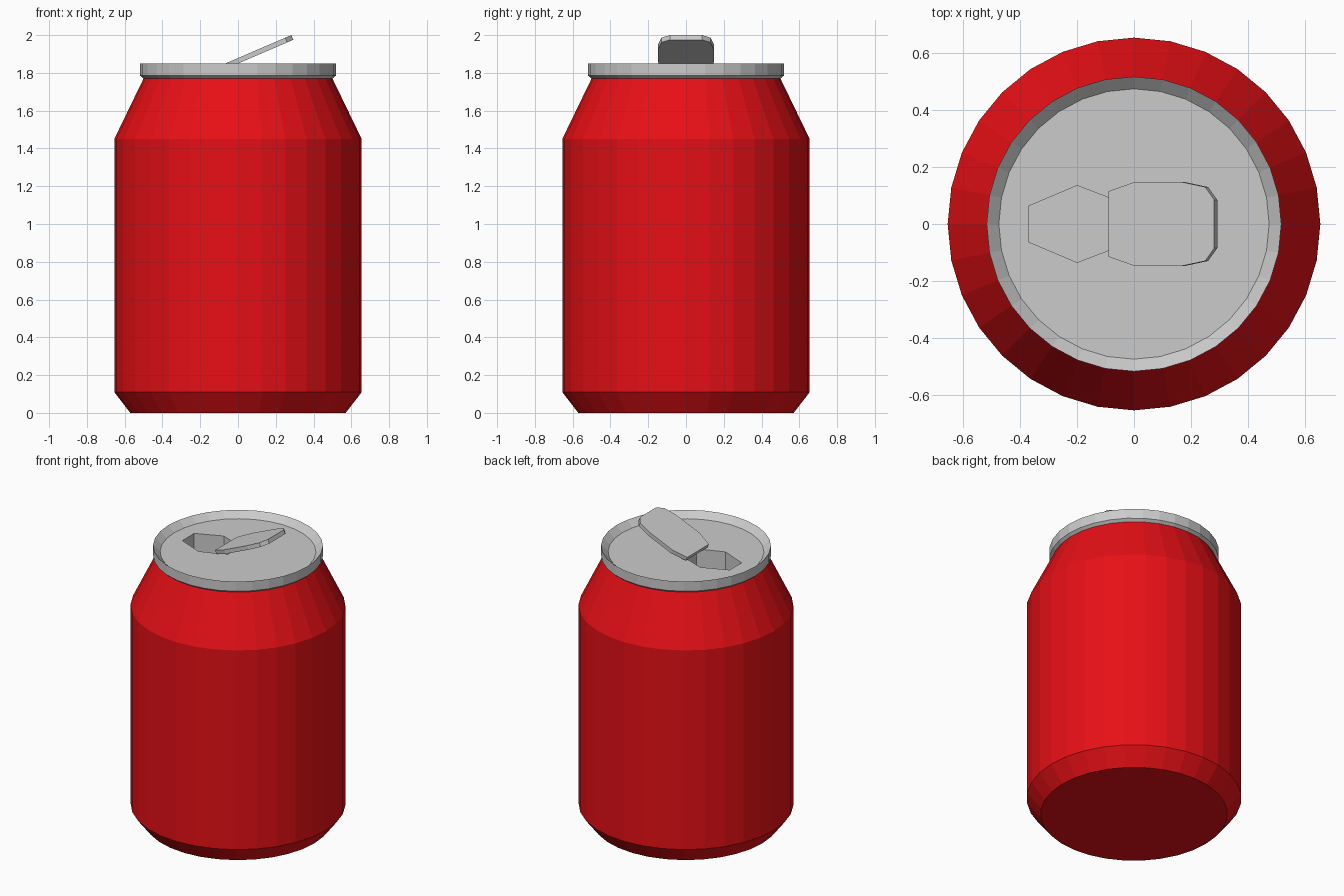
import bpy, bmesh, math
from mathutils import Vector

if "Cube" in bpy.data.objects:
    bpy.data.objects.remove(bpy.data.objects["Cube"])

SIDES = 32


def finish(name, bm, material=None):
    bmesh.ops.recalc_face_normals(bm, faces=bm.faces)
    mesh = bpy.data.meshes.new(name)
    bm.to_mesh(mesh)
    bm.free()
    obj = bpy.data.objects.new(name, mesh)
    bpy.context.collection.objects.link(obj)
    if material:
        mesh.materials.append(material)
    return obj


def lathe(bm, profile):
    """Revolve (radius, z) points around z; return the vertex rings."""
    rings = []
    for r, z in profile:
        rings.append([bm.verts.new((r * math.cos(i * math.tau / SIDES),
                                    r * math.sin(i * math.tau / SIDES), z))
                      for i in range(SIDES)])
    for a, b in zip(rings, rings[1:]):
        bridge(bm, a, b)
    return rings


def bridge(bm, a, b):
    n = len(a)
    for i in range(n):
        j = (i + 1) % n
        bm.faces.new((a[i], a[j], b[j], b[i]))


def mirrored(half):
    """Close a half outline (y > 0) by mirroring it across y = 0."""
    return half + [(x, -y) for x, y in reversed(half)]


red = bpy.data.materials.new("red_paint")
red.diffuse_color = (0.8, 0.005, 0.008, 1)
red.use_nodes = True
red.node_tree.nodes["Principled BSDF"].inputs["Base Color"].default_value = red.diffuse_color

# Can body with chamfered base and tapered shoulder
bm = bmesh.new()
rings = lathe(bm, [(0.57, 0), (0.655, 0.11), (0.655, 1.45), (0.50, 1.77)])
bm.faces.new(rings[0])
finish("can_body", bm, red)

# Lid: raised rim, sunken floor, drinking hole
FLOOR = 1.81
bm = bmesh.new()
rings = lathe(bm, [(0.50, 1.77), (0.518, 1.785), (0.518, 1.85), (0.475, FLOOR)])
outline = mirrored([(-0.37, 0.063), (-0.20, 0.135), (-0.03, 0.07)])
hole_top = [bm.verts.new((x, y, FLOOR)) for x, y in outline]
hole_low = [bm.verts.new((x, y, FLOOR - 0.15)) for x, y in outline]
bridge(bm, hole_top, hole_low)
bm.faces.new(hole_low)
edges = [bm.edges.get((ring[i], ring[i - 1]))
         for ring in (rings[-1], hole_top) for i in range(len(ring))]
bmesh.ops.triangle_fill(bm, edges=edges, use_beauty=True, normal=(0, 0, 1))
finish("lid", bm)

# Pull tab: flat plate tilted up towards +x
bm = bmesh.new()
half = [(-0.09, 0.115), (0.0, 0.147), (0.17, 0.147), (0.25, 0.13), (0.282, 0.085)]
slope = 0.16 / 0.372
top = [bm.verts.new((x, y, 1.84 + (x + 0.09) * slope)) for x, y in mirrored(half)]
drop = Vector((slope, 0, -1)).normalized() * 0.027
low = [bm.verts.new(v.co + drop) for v in top]
bridge(bm, top, low)
bm.faces.new(top)
bm.faces.new(low)
finish("pull_tab", bm)
